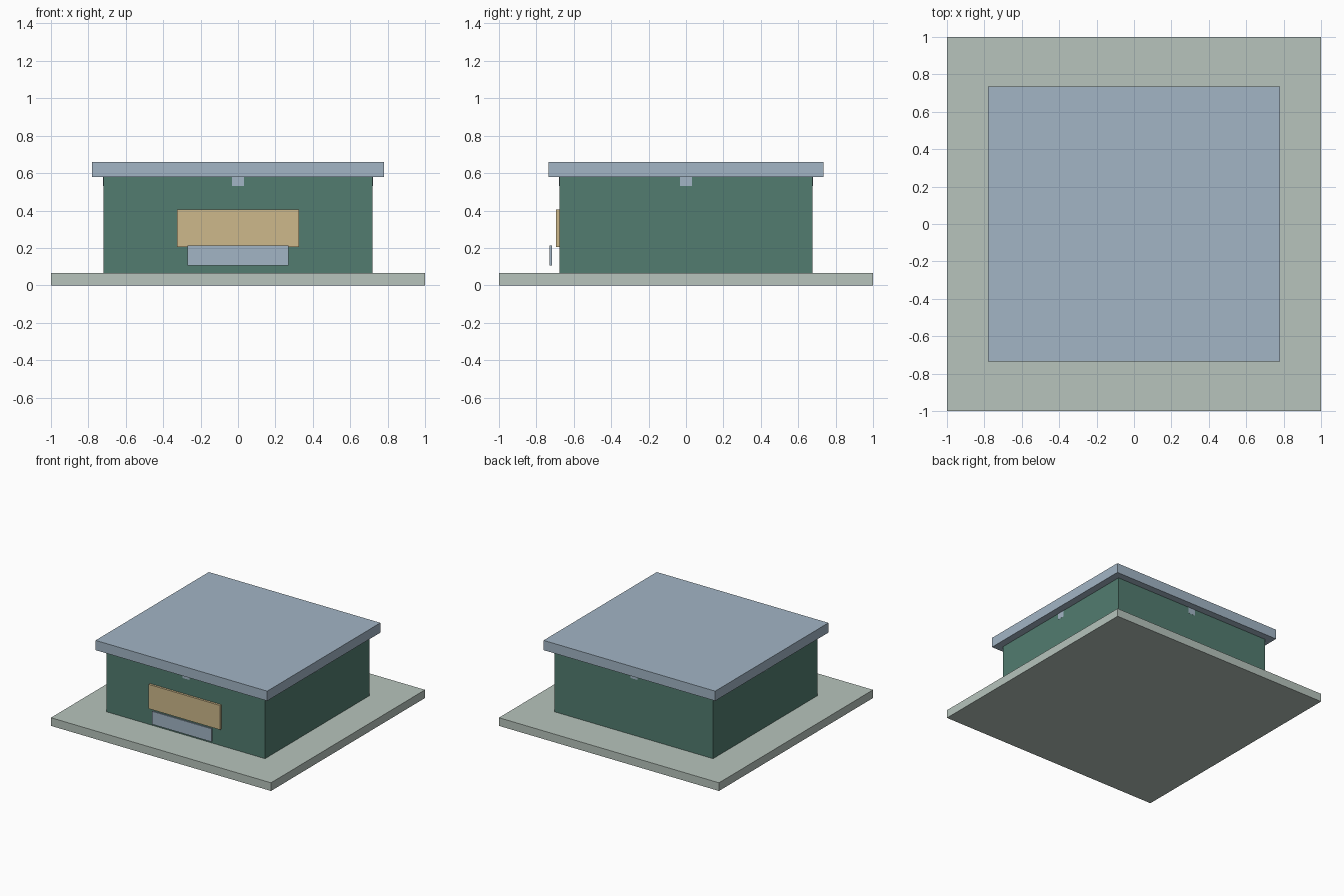
import bpy

cube = bpy.data.objects.get("Cube")
if cube:
    bpy.data.objects.remove(cube, do_unlink=True)


def material(name, hex_colour):
    """Flat material from an sRGB hex colour, stored as linear values."""
    srgb = [int(hex_colour[i:i + 2], 16) / 255 for i in (0, 2, 4)]
    colour = [c / 12.92 if c <= 0.04045 else ((c + 0.055) / 1.055) ** 2.4 for c in srgb] + [1]
    mat = bpy.data.materials.new(name)
    mat.use_nodes = True
    mat.diffuse_color = colour
    mat.node_tree.nodes["Principled BSDF"].inputs["Base Color"].default_value = colour
    return mat


def box(name, mat, x, y, z):
    """Box spanning the given (low, high) range on each axis."""
    spans = (x, y, z)
    bpy.ops.mesh.primitive_cube_add(size=1, location=[(a + b) / 2 for a, b in spans])
    obj = bpy.context.object
    obj.name = name
    obj.scale = [b - a for a, b in spans]
    bpy.ops.object.transform_apply(location=False, rotation=False, scale=True)
    obj.data.materials.append(mat)
    return obj


def centred(half):
    return (-half, half)


stone = material("pale stone", "B7C4BC")
green = material("green wall", "527C70")
blue = material("blue grey metal", "A2B5C5")
tan = material("tan panel", "CDB88B")

# Ground slab, building body and overhanging flat roof
WALL_X, WALL_Y = 0.72, 0.677
EAVES = 0.58
box("ground_slab", stone, centred(1), centred(1), (0, 0.067))
box("walls", green, centred(WALL_X), centred(WALL_Y), (0.067, EAVES))
box("roof", blue, centred(0.78), centred(0.735), (EAVES, 0.66))

# Crossing roof beams whose ends show just under the eaves on every side
BEAM = 0.032
box("beam_across", blue, centred(WALL_X + 0.001), centred(BEAM), (0.53, EAVES))
box("beam_along", blue, centred(BEAM), centred(WALL_Y + 0.001), (0.53, EAVES))

# Front serving panel and the separate board standing in front of it
box("front_panel", tan, centred(0.325), (-0.695, -WALL_Y), (0.205, 0.405))
box("front_board", blue, centred(0.27), (-0.73, -0.717), (0.105, 0.212))
